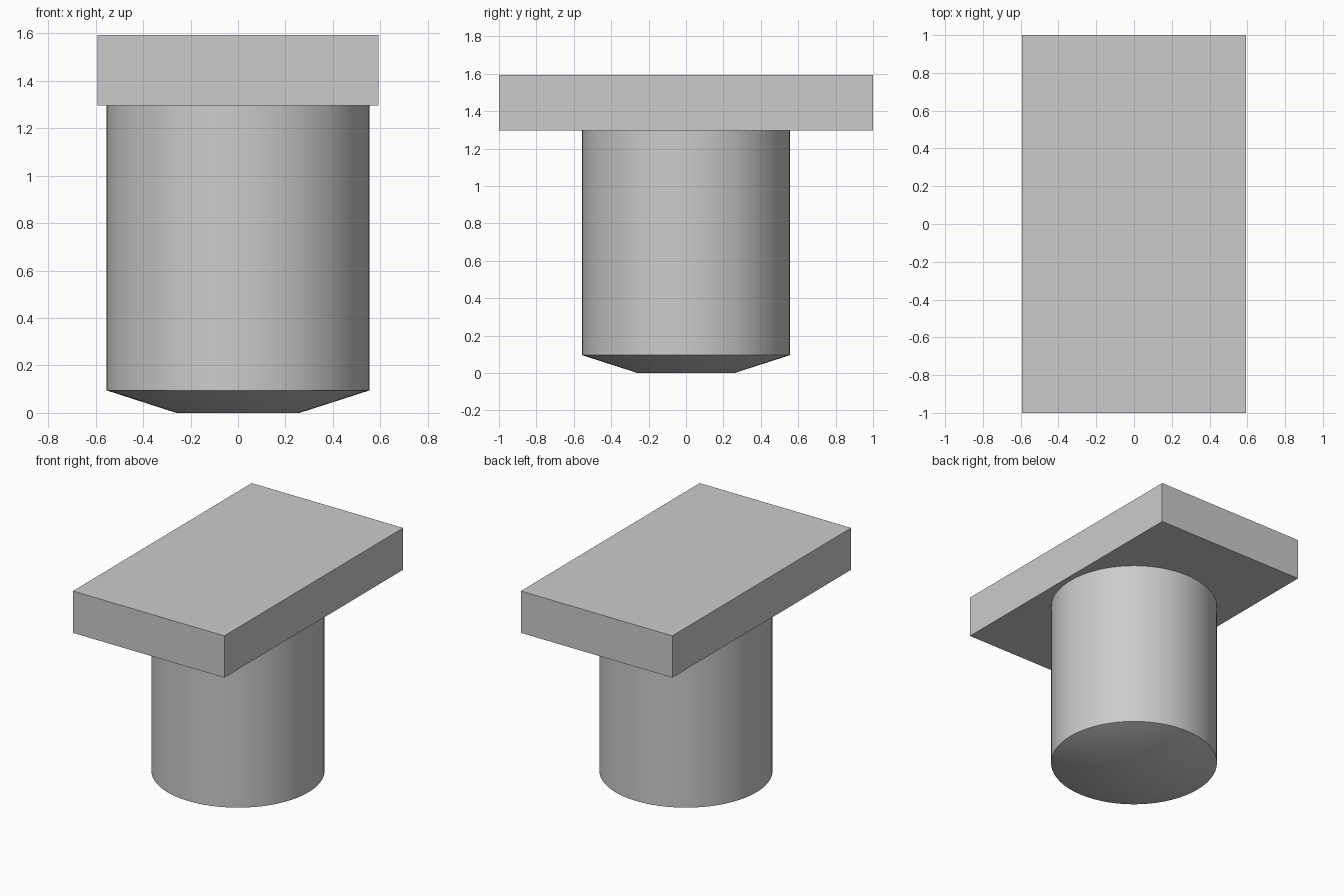
import bpy, bmesh, math

cube = bpy.data.objects.get("Cube")
if cube:
    bpy.data.objects.remove(cube, do_unlink=True)

# Plain grey
grey = bpy.data.materials.new("light_grey")
grey.use_nodes = True
colour = (0.6, 0.6, 0.6, 1)
grey.diffuse_color = colour
grey.node_tree.nodes["Principled BSDF"].inputs["Base Color"].default_value = colour

HEIGHT, PLATE_BASE = 1.593, 1.297
SIDES = 64


def add_object(name, bm):
    bmesh.ops.recalc_face_normals(bm, faces=bm.faces)
    mesh = bpy.data.meshes.new(name)
    bm.to_mesh(mesh)
    bm.free()
    mesh.materials.append(grey)
    obj = bpy.data.objects.new(name, mesh)
    bpy.context.collection.objects.link(obj)
    return obj


# Rectangular head plate
bm = bmesh.new()
bmesh.ops.create_cube(bm, size=1)
bmesh.ops.scale(bm, vec=(1.186, 2, HEIGHT - PLATE_BASE), verts=bm.verts)
bmesh.ops.translate(bm, vec=(0, 0, (HEIGHT + PLATE_BASE) / 2), verts=bm.verts)
add_object("head_plate", bm)

# Round shank with a shallow tapered tip, turned from a profile
profile = [(0, 0), (0.26, 0), (0.555, 0.095), (0.555, PLATE_BASE), (0, PLATE_BASE)]
bm = bmesh.new()
points = [bm.verts.new((r, 0, z)) for r, z in profile]
edges = [bm.edges.new(pair) for pair in zip(points, points[1:])]
bmesh.ops.spin(bm, geom=points + edges, cent=(0, 0, 0), axis=(0, 0, 1),
               angle=math.tau, steps=SIDES, use_merge=True)
bmesh.ops.remove_doubles(bm, verts=bm.verts, dist=0.0001)
shank = add_object("shank", bm)

bpy.ops.object.select_all(action='DESELECT')
shank.select_set(True)
bpy.context.view_layer.objects.active = shank
bpy.ops.object.shade_smooth_by_angle(angle=math.radians(30))
